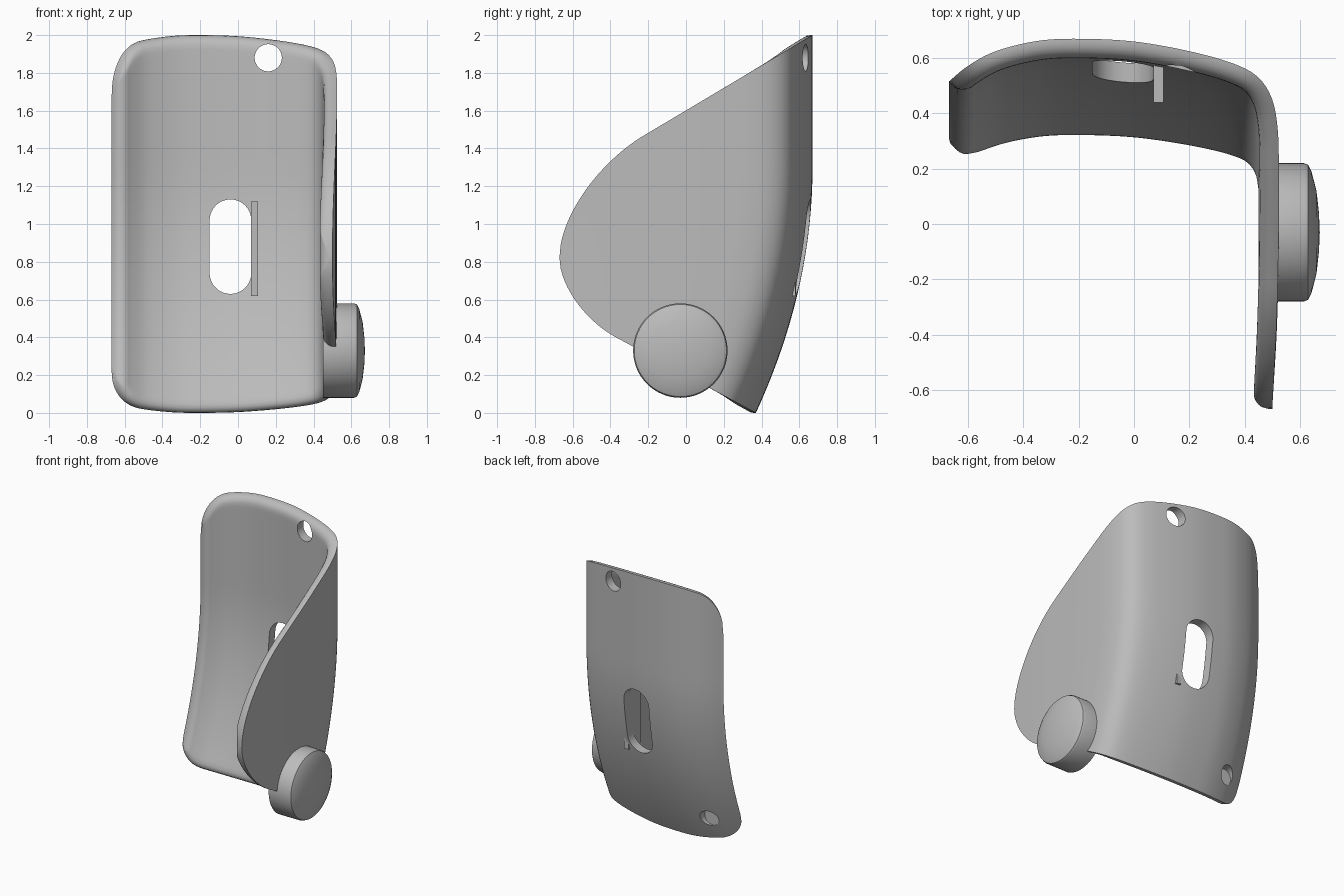
import bpy, bmesh, math
from mathutils import Vector, Matrix

if "Cube" in bpy.data.objects:
    bpy.data.objects.remove(bpy.data.objects["Cube"])

grey = bpy.data.materials.new("plain_grey")
grey.use_nodes = True
grey.diffuse_color = (0.5, 0.5, 0.5, 1)
grey.node_tree.nodes["Principled BSDF"].inputs["Base Color"].default_value = (0.5, 0.5, 0.5, 1)


def make(name, bm):
    bmesh.ops.recalc_face_normals(bm, faces=bm.faces)
    mesh = bpy.data.meshes.new(name)
    bm.to_mesh(mesh)
    bm.free()
    mesh.materials.append(grey)
    ob = bpy.data.objects.new(name, mesh)
    bpy.context.collection.objects.link(ob)
    return ob


def select(ob):
    bpy.ops.object.select_all(action='DESELECT')
    ob.select_set(True)
    bpy.context.view_layer.objects.active = ob


def smooth(ob, degrees):
    select(ob)
    bpy.ops.object.shade_smooth_by_angle(angle=math.radians(degrees))


# Plan outline of the outer face, from the free edge round the bend to the wing tip
OUTLINE = [Vector(p) for p in [
    (-.67, .515), (-.6, .572), (-.5, .625), (-.35, .662), (-.2, .67), (0, .66),
    (.2, .625), (.36, .58), (.45, .53), (.5, .45), (.52, .34), (.524, .2),
    (.524, 0), (.516, -.35), (.5, -.67)]]


def spline(pts, steps=24):
    ext = [2 * pts[0] - pts[1]] + pts + [2 * pts[-1] - pts[-2]]
    out = []
    for a, b, c, d in zip(ext, ext[1:], ext[2:], ext[3:]):
        for k in range(steps):
            t = k / steps
            out.append(.5 * (2 * b + (c - a) * t + (2 * a - 5 * b + 4 * c - d) * t * t
                             + (3 * b - a - 3 * c + d) * t ** 3))
    return out + [pts[-1]]


PATH = spline(OUTLINE)
LENGTHS = [0]
for p, q in zip(PATH, PATH[1:]):
    LENGTHS.append(LENGTHS[-1] + (q - p).length)
TOTAL = LENGTHS[-1]


def at(s):
    s = min(max(s, 0), TOTAL)
    for i in range(len(PATH) - 1):
        if s <= LENGTHS[i + 1]:
            return PATH[i].lerp(PATH[i + 1], (s - LENGTHS[i]) / (LENGTHS[i + 1] - LENGTHS[i]))
    return PATH[-1]


def corner(d, r, n):
    t = min(max(1 - d / r, 0), 1)
    return 1 - (1 - t ** n) ** (1 / n)


def shift(z):
    return .3 * max(1 - z / 1.3, 0) ** 2


def weight(p):
    return min(max((p.y + .67) / 1.02, 0), 1) if p.x > .4 else 1


def upper(x, y):
    return 2 - .595 * (.67 - y) - .38 * corner(y + .67, .45, 2) - .25 * corner(x + .67, .16, 2.5)


def lower(x, y):
    return max(.54 * (.37 - y), 0) + .26 * corner(y + .67, .3, 2) + .2 * corner(x + .67, .16, 2.5)


def edge(fn, p, z):
    for _ in range(25):
        z = fn(p.x, p.y - weight(p) * shift(z))
    return z


# Curved shell: outer and inner skins, thinned to a rounded rim
COLS, ROWS, THICK, RIM = 130, 40, .07, .06
bm = bmesh.new()
outer, inner = [], []
for i in range(COLS + 1):
    f = i / COLS
    s = TOTAL * (.35 * f + .65 * (.5 - .5 * math.cos(math.pi * f)))
    p = at(s)
    t = (at(s + .02) - at(s - .02)).normalized()
    n = Vector((t.y, -t.x))
    lo, hi = edge(lower, p, .3), edge(upper, p, 1.5)
    hi = max(hi, lo)
    oc, ic = [], []
    for j in range(ROWS + 1):
        z = lo + (hi - lo) * (.5 - .5 * math.cos(math.pi * j / ROWS))
        q = Vector((p.x, p.y - weight(p) * shift(z)))
        d = min(z - lo, hi - z, s, TOTAL - s)
        k = min(max(d / RIM, 0), 1)
        th = .012 + (THICK - .012) * math.sqrt(1 - (1 - k) ** 2)
        r = q + n * th
        oc.append(bm.verts.new((q.x, q.y, z)))
        ic.append(bm.verts.new((r.x, r.y, z)))
    outer.append(oc)
    inner.append(ic)
for i in range(COLS):
    for j in range(ROWS):
        for g in (outer, inner):
            bm.faces.new((g[i][j], g[i + 1][j], g[i + 1][j + 1], g[i][j + 1]))
    for j in (0, ROWS):
        bm.faces.new((outer[i][j], outer[i + 1][j], inner[i + 1][j], inner[i][j]))
for i in (0, COLS):
    for j in range(ROWS):
        bm.faces.new((outer[i][j], outer[i][j + 1], inner[i][j + 1], inner[i][j]))
bmesh.ops.remove_doubles(bm, verts=bm.verts, dist=.0004)
shell = make("curved_shell", bm)


# Cut-outs: upper hole, long slot and shallow socket on the back
def cut(x, z, r, half, y0, y1):
    b = bmesh.new()
    ring = []
    for k in range(48):
        a = 2 * math.pi * (k + .5) / 48
        ring.append(b.verts.new((x + r * math.cos(a), y0,
                                 z + r * math.sin(a) + math.copysign(half, math.sin(a)))))
    face = b.faces.new(ring)
    ext = bmesh.ops.extrude_face_region(b, geom=[face])
    bmesh.ops.translate(b, vec=(0, y1 - y0, 0),
                        verts=[v for v in ext["geom"] if isinstance(v, bmesh.types.BMVert)])
    cutter = make("cutter", b)
    cutter.hide_render = True
    mod = shell.modifiers.new("cut", 'BOOLEAN')
    mod.operation, mod.solver, mod.object = 'DIFFERENCE', 'EXACT', cutter
    select(shell)
    bpy.ops.object.modifier_apply(modifier=mod.name)
    bpy.data.objects.remove(cutter)


cut(.16, 1.88, .072, 0, .3, 1)
cut(-.04, .88, .11, .14, .3, 1)
cut(-.48, .19, .062, 0, .375, .6)
smooth(shell, 40)

# Upright rib beside the slot
bm = bmesh.new()
bmesh.ops.create_cube(bm, size=1, matrix=Matrix.Translation((.088, .51, .87))
                      @ Matrix.Diagonal((.036, .14, .5, 1)))
make("slot_rib", bm)

# Domed round knob on the side wing
bm = bmesh.new()
profile = [(0, .45), (.25, .45), (.25, .615), (.244, .63), (.22, .642), (.15, .66), (.07, .669), (0, .672)]
verts = [bm.verts.new((x, r, 0)) for r, x in profile]
edges = [bm.edges.new(pair) for pair in zip(verts, verts[1:])]
bmesh.ops.spin(bm, geom=verts + edges, cent=(0, 0, 0), axis=(1, 0, 0), angle=2 * math.pi, steps=64)
bmesh.ops.remove_doubles(bm, verts=bm.verts, dist=.0005)
bmesh.ops.translate(bm, vec=(0, -.03, .33), verts=bm.verts)
smooth(make("side_knob", bm), 35)
